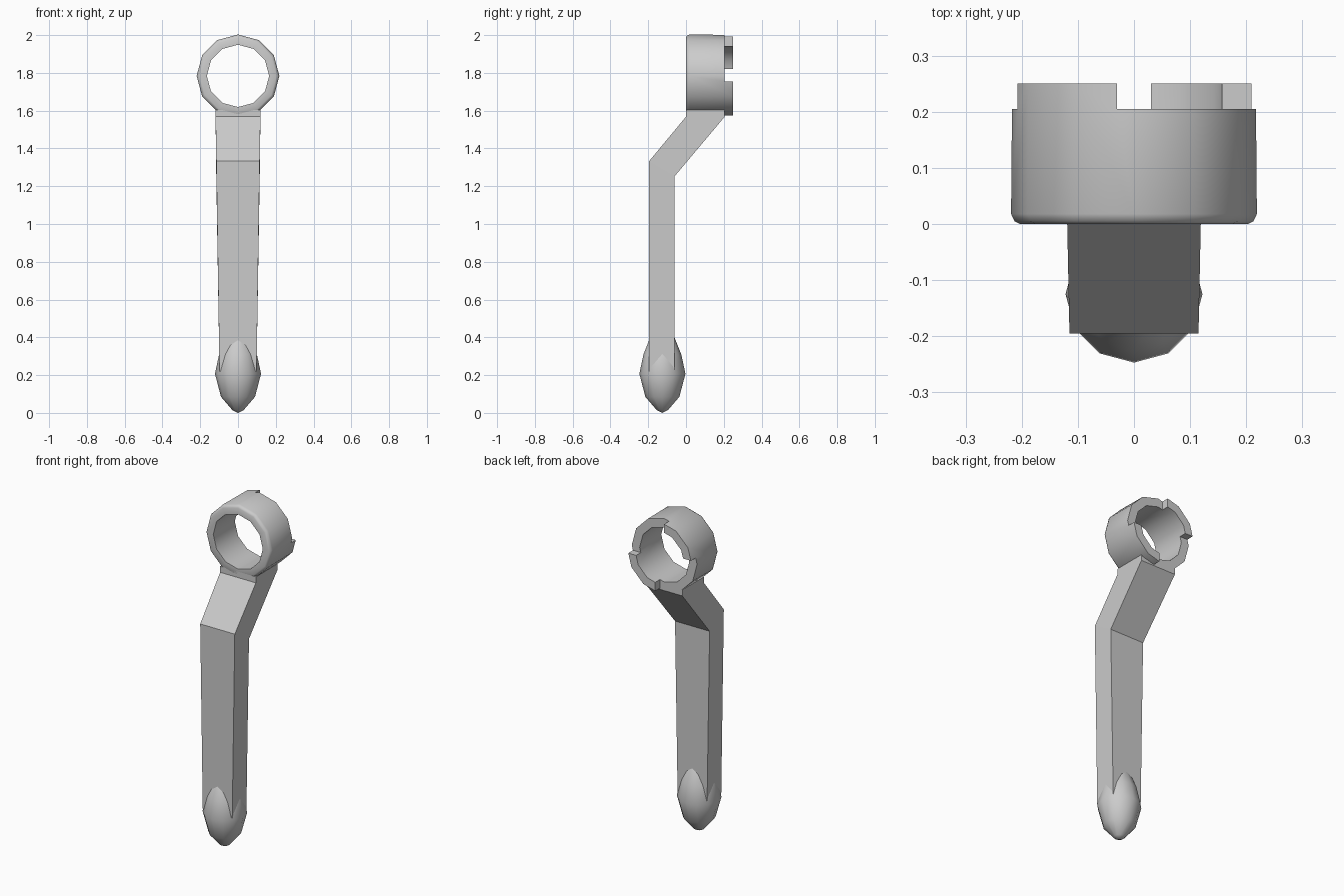
import bpy, bmesh
from math import cos, sin, tau, radians

cube = bpy.data.objects.get("Cube")
if cube:
    bpy.data.objects.remove(cube, do_unlink=True)

SIDES = 12
RING_Z = 1.784

steel = bpy.data.materials.new("brushed_grey")
steel.use_nodes = True
grey = (0.6, 0.6, 0.6, 1)
steel.diffuse_color = grey
steel.node_tree.nodes["Principled BSDF"].inputs["Base Color"].default_value = grey


def add_object(name, bm):
    bmesh.ops.recalc_face_normals(bm, faces=bm.faces)
    mesh = bpy.data.meshes.new(name)
    bm.to_mesh(mesh)
    bm.free()
    mesh.materials.append(steel)
    obj = bpy.data.objects.new(name, mesh)
    bpy.context.collection.objects.link(obj)
    return obj


def select(obj):
    bpy.ops.object.select_all(action="DESELECT")
    obj.select_set(True)
    bpy.context.view_layer.objects.active = obj


def smooth(obj, angle):
    select(obj)
    bpy.ops.object.shade_smooth_by_angle(angle=radians(angle))


def lathe(name, profile, place, closed):
    """Sweep (radius, height) points; place maps (u, v, height) to space."""
    bm = bmesh.new()
    loops = []
    for r, h in profile:
        loops.append([bm.verts.new(place(r * cos(tau * i / SIDES), r * sin(tau * i / SIDES), h))
                      for i in range(SIDES)])
    pairs = list(zip(loops, loops[1:]))
    if closed:
        pairs.append((loops[-1], loops[0]))
    for a, b in pairs:
        for i in range(SIDES):
            j = (i + 1) % SIDES
            bm.faces.new((a[i], a[j], b[j], b[i]))
    bmesh.ops.remove_doubles(bm, verts=bm.verts, dist=0.0005)
    return add_object(name, bm)


def box(name, lo, hi):
    bm = bmesh.new()
    bmesh.ops.create_cube(bm, size=1)
    for v in bm.verts:
        v.co = [lo[k] if v.co[k] < 0 else hi[k] for k in range(3)]
    return add_object(name, bm)


# Ring with a rounded front edge
ring = lathe("clutch_ring",
             [(0.165, 0), (0.203, 0), (0.213, 0.005), (0.219, 0.018), (0.217, 0.25), (0.165, 0.25)],
             lambda u, v, h: (u, h, RING_Z + v), True)

# Cut the back rim away to leave two opposite clutch teeth
cuts = [((-0.03, 0.205, 1.755), (0.4, 0.4, 2.2)),
        ((-0.4, 0.205, 1.4), (0.03, 0.4, 1.82))]
for lo, hi in cuts:
    cutter = box("tooth_cutter", lo, hi)
    cutter.hide_render = True
    mod = ring.modifiers.new("tooth_cut", "BOOLEAN")
    mod.operation = "DIFFERENCE"
    mod.solver = "EXACT"
    mod.object = cutter
    select(ring)
    bpy.ops.object.modifier_apply(modifier=mod.name)
    bpy.data.objects.remove(cutter, do_unlink=True)
smooth(ring, 40)

# Cranked handle: stations of (half width, front y, front z, back y, back z)
stations = [(0.098, -0.195, 0.22, -0.06, 0.22),
            (0.115, -0.195, 1.333, -0.06, 1.253),
            (0.119, 0.0, 1.568, 0.205, 1.568),
            (0.119, 0.0, 1.604, 0.205, 1.604)]
bm = bmesh.new()
rings = [[bm.verts.new(p) for p in ((-w, fy, fz), (w, fy, fz), (w, by, bz), (-w, by, bz))]
         for w, fy, fz, by, bz in stations]
for a, b in zip(rings, rings[1:]):
    for i in range(4):
        j = (i + 1) % 4
        bm.faces.new((a[i], a[j], b[j], b[i]))
bm.faces.new(rings[0])
bm.faces.new(rings[-1])
add_object("cranked_handle", bm)

# Pointed bulb at the handle end
tip = lathe("handle_tip",
            [(0, 0), (0.03, 0.015), (0.09, 0.085), (0.122, 0.207), (0.1, 0.31), (0.064, 0.4), (0, 0.48)],
            lambda u, v, h: (u, -0.125 + v, h), False)
smooth(tip, 60)
